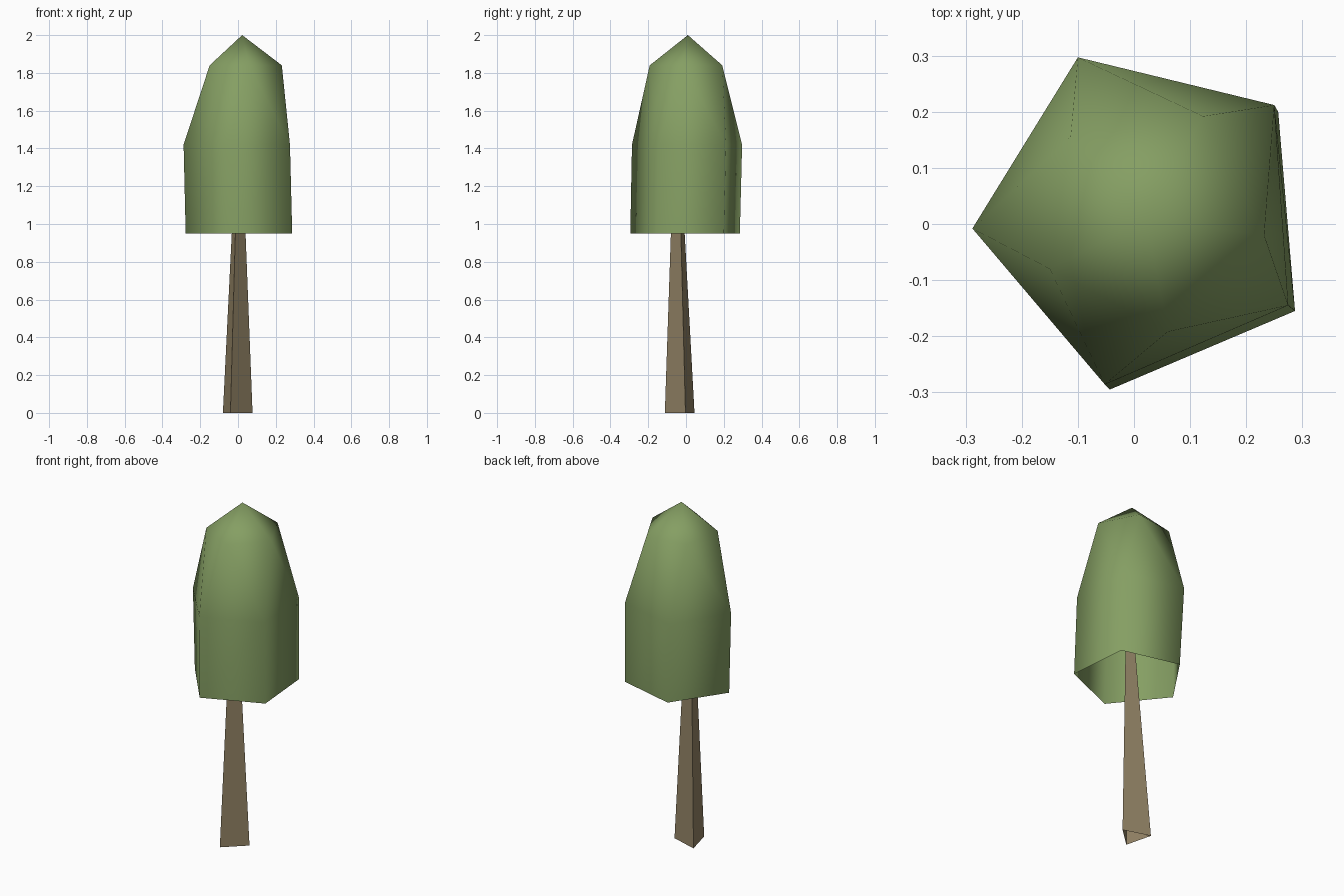
import bpy

if "Cube" in bpy.data.objects:
    bpy.data.objects.remove(bpy.data.objects["Cube"])


def material(name, rgb):
    m = bpy.data.materials.new(name)
    m.diffuse_color = (*rgb, 1.0)
    m.use_nodes = True
    m.node_tree.nodes["Principled BSDF"].inputs["Base Color"].default_value = m.diffuse_color
    return m


def add_object(name, verts, faces, mat, smooth):
    mesh = bpy.data.meshes.new(name)
    mesh.from_pydata(verts, [], faces)
    mesh.materials.append(mat)
    for p in mesh.polygons:
        p.use_smooth = smooth
    obj = bpy.data.objects.new(name, mesh)
    bpy.context.collection.objects.link(obj)
    return obj


def ring(points, z):
    return [(x, y, z) for x, y in points]


green = material("leaf green", (0.235, 0.345, 0.125))
brown = material("bark brown", (0.30, 0.235, 0.135))

# Trunk: tapered three-sided post that runs up inside the crown
foot = [(-0.04, -0.112), (0.077, -0.003), (-0.08, 0.045)]
rim = [(-0.014, -0.08), (0.04, -0.027), (-0.033, -0.007)]   # section at z = 0.95
top_z = 1.2
k = top_z / 0.95
tip = [(a + (c - a) * k, b + (d - b) * k) for (a, b), (c, d) in zip(foot, rim)]
sides = [(i, (i + 1) % 3, (i + 1) % 3 + 3, i + 3) for i in range(3)]
add_object("trunk", ring(foot, 0) + ring(tip, top_z), sides + [(3, 4, 5)], brown, False)

# Crown: irregular five-sided rings, open underneath, listed counter-clockwise
lower = [(0.287, -0.155), (0.257, 0.20), (-0.08, 0.285), (-0.277, -0.006), (-0.043, -0.295)]
middle = [(0.275, -0.145), (0.25, 0.212), (-0.10, 0.297), (-0.288, -0.008), (-0.052, -0.286)]
upper = [(0.232, -0.02), (0.123, 0.192), (-0.113, 0.155), (-0.15, -0.08), (0.06, -0.192)]
verts = ring(lower, 0.95) + ring(middle, 1.42) + ring(upper, 1.84) + [(0.022, 0.01, 2.0)]
faces = []
for i in range(5):
    j = (i + 1) % 5
    faces.append((i, j, 5 + j, 5 + i))          # skirt wall
    faces.append((5 + i, 5 + j, 10 + i))        # shoulder, pointing up
    faces.append((5 + j, 10 + j, 10 + i))       # shoulder, pointing down
    faces.append((10 + i, 10 + j, 15))          # cap
add_object("crown", verts, faces, green, True)
